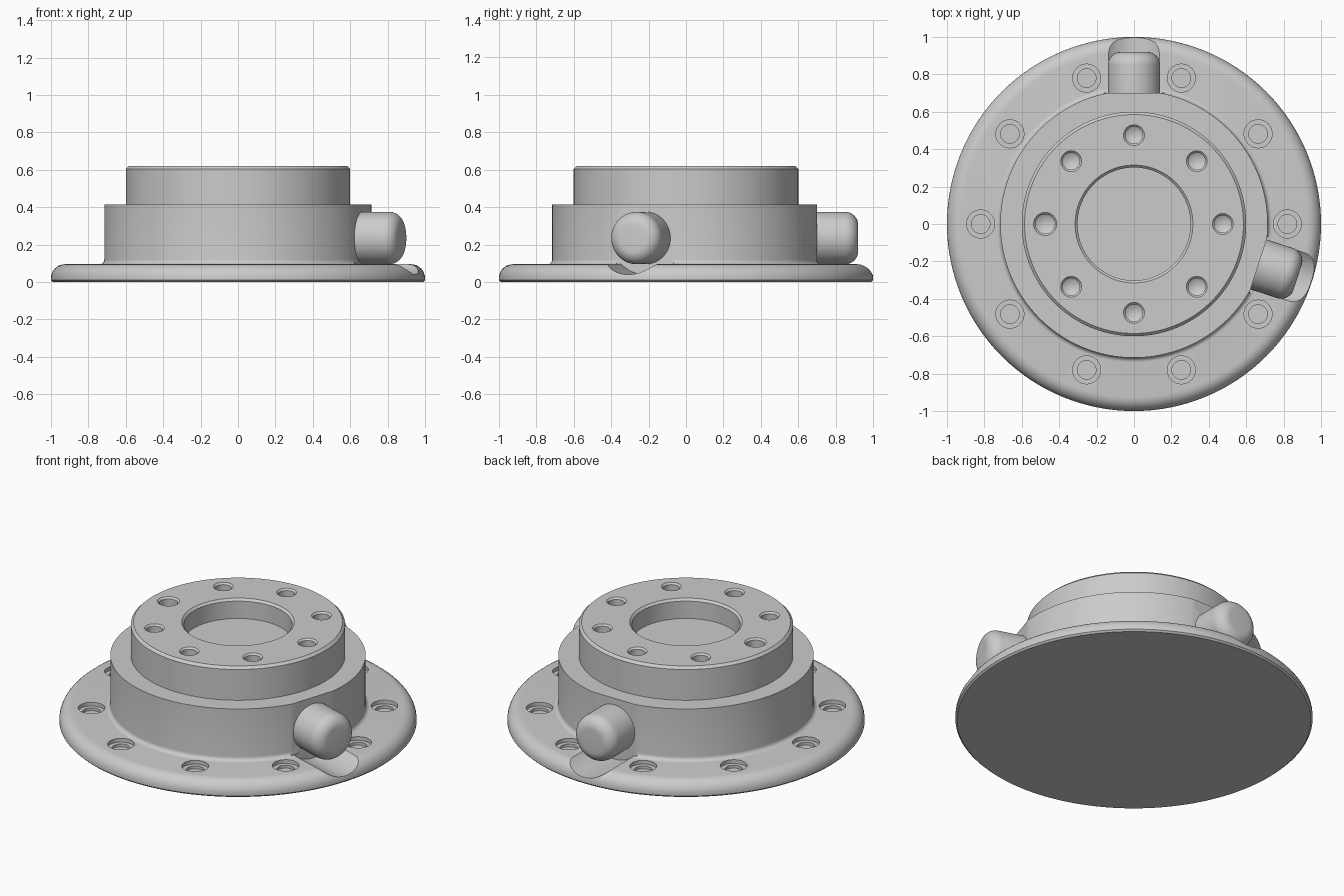
import bpy, bmesh
from math import radians, cos, sin, pi
from mathutils import Matrix

if "Cube" in bpy.data.objects:
    bpy.data.objects.remove(bpy.data.objects["Cube"])


def arc(cx, cz, r, a0, a1, n=8):
    return [(cx + r * cos(radians(a0 + (a1 - a0) * i / n)),
             cz + r * sin(radians(a0 + (a1 - a0) * i / n))) for i in range(n + 1)]


def lathe(bm, profile, steps, matrix=Matrix()):
    """Revolve an (r, z) profile around z, then place it."""
    part = bmesh.new()
    vs = [part.verts.new((r, 0, z)) for r, z in profile]
    es = [part.edges.new(p) for p in zip(vs, vs[1:])]
    bmesh.ops.spin(part, geom=vs + es, cent=(0, 0, 0), axis=(0, 0, 1),
                   angle=2 * pi, steps=steps, use_duplicate=False)
    bmesh.ops.remove_doubles(part, verts=part.verts, dist=1e-5)
    bmesh.ops.recalc_face_normals(part, faces=part.faces)
    part.transform(matrix)
    tmp = bpy.data.meshes.new("tmp")
    part.to_mesh(tmp)
    part.free()
    bm.from_mesh(tmp)
    bpy.data.meshes.remove(tmp)


def make(name, bm):
    me = bpy.data.meshes.new(name)
    bm.to_mesh(me)
    bm.free()
    ob = bpy.data.objects.new(name, me)
    bpy.context.collection.objects.link(ob)
    return ob


def activate(ob):
    bpy.ops.object.select_all(action='DESELECT')
    ob.select_set(True)
    bpy.context.view_layer.objects.active = ob


def cut(target, bm):
    cutter = make("cutter", bm)
    cutter.hide_render = True
    activate(target)
    mod = target.modifiers.new("cut", 'BOOLEAN')
    mod.operation = 'DIFFERENCE'
    mod.solver = 'EXACT'
    mod.object = cutter
    bpy.ops.object.modifier_apply(modifier=mod.name)
    bpy.data.objects.remove(cutter)


def smooth(ob):
    activate(ob)
    bpy.ops.object.shade_smooth_by_angle(angle=radians(28))


def radial(deg, z):
    """Maps local z to the outward direction at the given angle."""
    return (Matrix.Translation((0, 0, z)) @ Matrix.Rotation(radians(deg), 4, 'Z')
            @ Matrix.Rotation(pi / 2, 4, 'Y'))


CONNECTORS = (90, -18)
TOP = 0.095

# Flange, stepped body and top recess in one profile
profile = [(0, 0), (0.99, 0), (1, 0.01)]
profile += arc(0.925, 0.02, 0.075, 0, 90)
profile += arc(0.74, TOP + 0.025, 0.025, 270, 180, 6)
profile += [(0.715, 0.415), (0.6, 0.415), (0.6, 0.605), (0.585, 0.62),
            (0.315, 0.62), (0.302, 0.607), (0.302, 0.5), (0, 0.5)]
bm = bmesh.new()
lathe(bm, profile, 128)
housing = make("flanged_housing", bm)

# Flats and clearance grooves around the side connectors
for deg in CONNECTORS:
    bm = bmesh.new()
    bmesh.ops.create_cube(bm, size=1, matrix=Matrix.Rotation(radians(deg), 4, 'Z')
                          @ Matrix.Translation((0.75, 0, 0.28))
                          @ Matrix.Diagonal((0.1, 0.32, 0.365, 1)))
    cut(housing, bm)
    bm = bmesh.new()
    lathe(bm, [(0, 0.7), (0.195, 0.7), (0.195, 1.1), (0, 1.1)], 64, radial(deg, 0.235))
    cut(housing, bm)

# Ten counterbored flange holes
bm = bmesh.new()
for i in range(10):
    a = i * pi / 5
    lathe(bm, [(0, 0.055), (0.05, 0.055), (0.05, 0.072), (0.075, 0.072),
               (0.075, 0.13), (0, 0.13)], 32,
          Matrix.Translation((0.82 * cos(a), 0.82 * sin(a), 0)))
cut(housing, bm)

# Eight drilled top holes with conical bottoms, one slightly larger
bm = bmesh.new()
for i in range(8):
    a = i * pi / 4
    r = 0.052 if i == 4 else 0.046
    lathe(bm, [(0, 0.46 - r * 0.6), (r, 0.46), (r, 0.61), (r + 0.02, 0.63), (0, 0.63)],
          32, Matrix.Translation((0.475 * cos(a), 0.475 * sin(a), 0)))
cut(housing, bm)
smooth(housing)

# Rounded side connectors
for name, deg in zip(("rear_connector", "side_connector"), CONNECTORS):
    bm = bmesh.new()
    lathe(bm, [(0, 0.69), (0.14, 0.69)] + arc(0.07, 0.85, 0.07, 0, 90, 10) + [(0, 0.92)],
          64, radial(deg, 0.235))
    smooth(make(name, bm))
